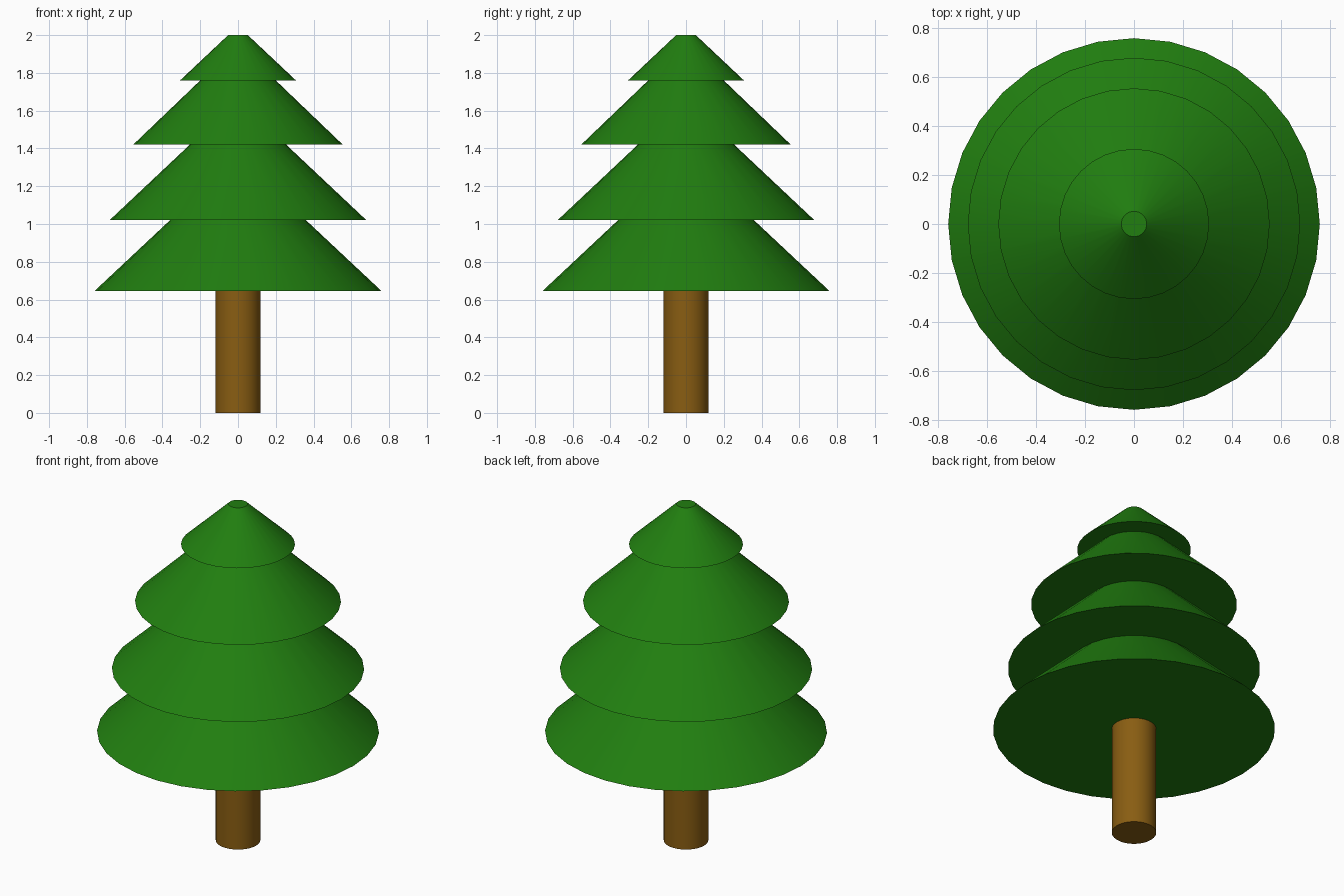
import bpy, bmesh, math

if "Cube" in bpy.data.objects:
    bpy.data.objects.remove(bpy.data.objects["Cube"])

SIDES = 32


def material(name, color):
    mat = bpy.data.materials.new(name)
    mat.diffuse_color = (*color, 1.0)
    mat.use_nodes = True
    mat.node_tree.nodes["Principled BSDF"].inputs["Base Color"].default_value = mat.diffuse_color
    return mat


def lathe(name, profile, mat):
    """Spin a (radius, height) profile round z and cap both ends."""
    bm = bmesh.new()
    rings = []
    for r, z in profile:
        rings.append([bm.verts.new((r * math.sin(2 * math.pi * i / SIDES),
                                    r * math.cos(2 * math.pi * i / SIDES), z))
                      for i in range(SIDES)])
    for a, b in zip(rings, rings[1:]):
        for i in range(SIDES):
            j = (i + 1) % SIDES
            bm.faces.new((a[i], a[j], b[j], b[i]))
    bm.faces.new(rings[0])
    bm.faces.new(rings[-1])
    bmesh.ops.recalc_face_normals(bm, faces=bm.faces)
    mesh = bpy.data.meshes.new(name)
    bm.to_mesh(mesh)
    bm.free()
    mesh.materials.append(mat)
    obj = bpy.data.objects.new(name, mesh)
    bpy.context.collection.objects.link(obj)
    bpy.ops.object.select_all(action='DESELECT')
    obj.select_set(True)
    bpy.context.view_layer.objects.active = obj
    bpy.ops.object.shade_smooth_by_angle(angle=math.radians(30))
    return obj


green = material("leaf_green", (0.015, 0.21, 0.005))
brown = material("bark_brown", (0.25, 0.11, 0.006))

# Trunk
lathe("trunk", [(0.12, 0.0), (0.12, 0.645)], brown)

# Foliage: each tier is a wide rim and the narrow top where the next one sits
tiers = [(0.76, 0.645, 0.36, 1.02),
         (0.68, 1.02, 0.255, 1.42),
         (0.555, 1.42, 0.20, 1.76),
         (0.307, 1.76, 0.052, 2.0)]
profile = []
for rim, low, neck, high in tiers:
    profile += [(rim, low), (neck, high)]
lathe("foliage", profile, green)
